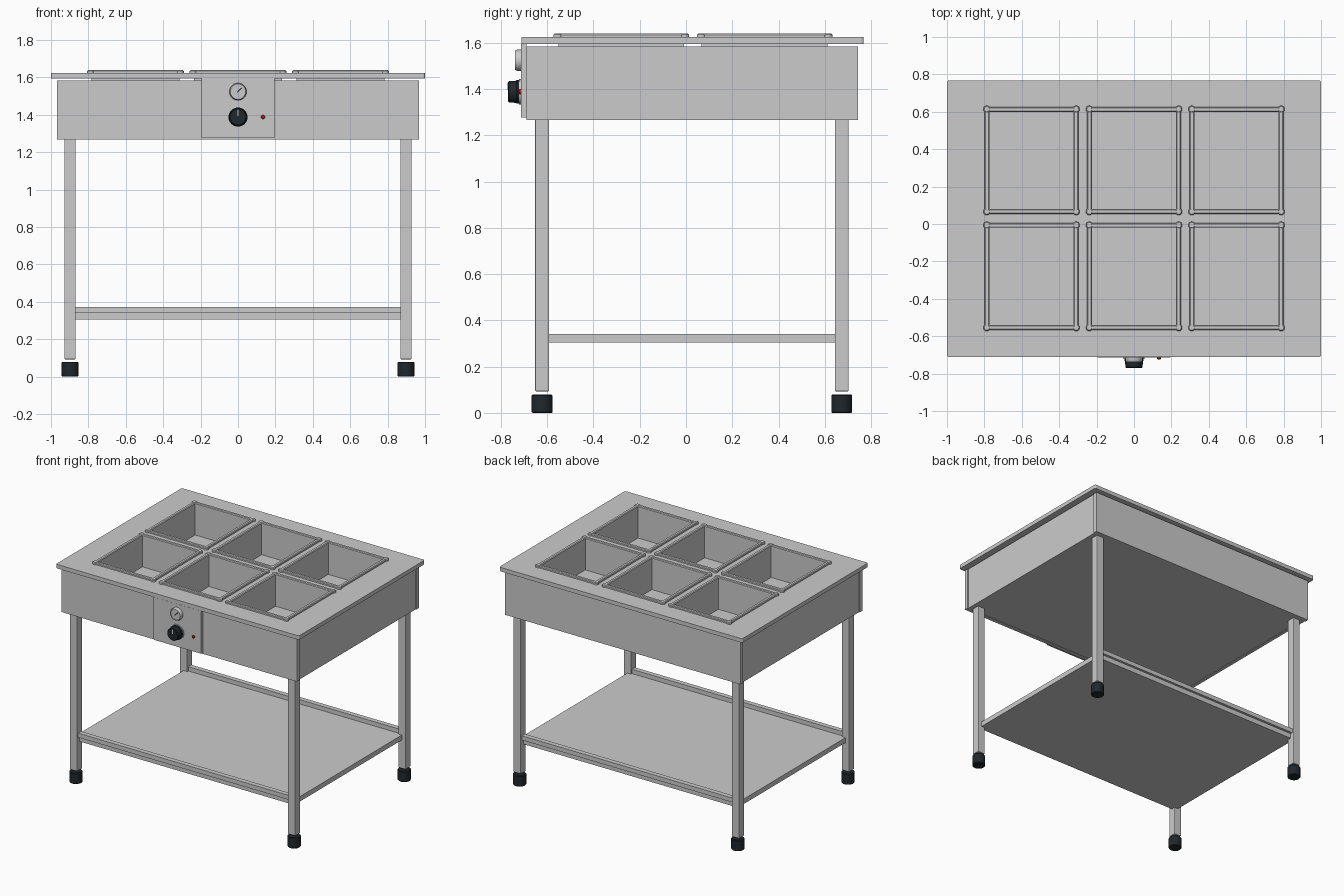
import bpy, bmesh, math
from mathutils import Matrix

if "Cube" in bpy.data.objects:
    bpy.data.objects.remove(bpy.data.objects["Cube"])


def material(name, rgb):
    m = bpy.data.materials.new(name)
    m.diffuse_color = (*rgb, 1)
    m.use_nodes = True
    m.node_tree.nodes["Principled BSDF"].inputs["Base Color"].default_value = m.diffuse_color
    return m


BLACK = material("black_plastic", (0.015, 0.02, 0.025))
WHITE = material("dial_white", (0.75, 0.76, 0.75))
RED = material("red_lamp", (0.6, 0.02, 0.03))


def finish(name, bm, mat=None, bevel=0, smooth=False):
    bmesh.ops.recalc_face_normals(bm, faces=bm.faces)
    me = bpy.data.meshes.new(name)
    bm.to_mesh(me)
    bm.free()
    ob = bpy.data.objects.new(name, me)
    bpy.context.collection.objects.link(ob)
    if mat:
        me.materials.append(mat)
    if bevel:
        mod = ob.modifiers.new("bevel", 'BEVEL')
        mod.width, mod.segments = bevel, 2
    if smooth:
        bpy.ops.object.select_all(action='DESELECT')
        bpy.context.view_layer.objects.active = ob
        ob.select_set(True)
        bpy.ops.object.shade_smooth_by_angle(angle=math.radians(35))
    return ob


def box(name, x, y, z, mat=None, bevel=0):
    """Box from (min, max) ranges."""
    bm = bmesh.new()
    bmesh.ops.create_cube(bm, size=1)
    for v in bm.verts:
        v.co = [r[0] if c < 0 else r[1] for c, r in zip(v.co, (x, y, z))]
    return finish(name, bm, mat, bevel)


def lathe(name, profile, origin, mat=None, facing_front=False, n=32):
    """Closed solid of revolution from (radius, height) points, along z or towards -y."""
    bm = bmesh.new()
    rings = [[bm.verts.new((r * math.cos(2 * math.pi * i / n), r * math.sin(2 * math.pi * i / n), h))
              for i in range(n)] for r, h in profile]
    for a, b in zip(rings, rings[1:]):
        for i in range(n):
            bm.faces.new((a[i], a[(i + 1) % n], b[(i + 1) % n], b[i]))
    bm.faces.new(rings[0])
    bm.faces.new(rings[-1])
    mat4 = Matrix.Translation(origin)
    if facing_front:
        mat4 = mat4 @ Matrix.Rotation(math.pi / 2, 4, 'X')
    bm.transform(mat4)
    return finish(name, bm, mat, smooth=True)


PAN_X = (-0.548, 0, 0.548)
PAN_Y = (-0.28, 0.34)

# Worktop: grid of cells with the six pan openings left out, then thickened
xs = sorted([-1, 1] + [c + s * 0.238 for c in PAN_X for s in (-1, 1)])
ys = sorted([-0.712, 0.768] + [c + s * 0.274 for c in PAN_Y for s in (-1, 1)])
bm = bmesh.new()
grid = [[bm.verts.new((x, y, 1.594)) for y in ys] for x in xs]
for i in range(len(xs) - 1):
    for j in range(len(ys) - 1):
        if not (i % 2 and j % 2):
            bm.faces.new((grid[i][j], grid[i + 1][j], grid[i + 1][j + 1], grid[i][j + 1]))
ext = bmesh.ops.extrude_face_region(bm, geom=bm.faces[:])
lower = [f for f in bm.faces if all(abs(v.co.z - 1.594) < 1e-6 for v in f.verts)]
bmesh.ops.translate(bm, vec=(0, 0, 0.03), verts=[g for g in ext["geom"] if isinstance(g, bmesh.types.BMVert)])
corners = [e for e in bm.edges if abs(e.verts[0].co.z - e.verts[1].co.z) > 0.01
           and abs(abs(e.verts[0].co.x) - 1) < 1e-5 and (e.verts[0].co.y < -0.71 or e.verts[0].co.y > 0.76)]
bmesh.ops.bevel(bm, geom=corners, offset=0.012, segments=3, profile=0.5, affect='EDGES')
finish("worktop", bm)

# Pans: lofted rectangular trays with raised rims and round corner beads
RINGS = [(.236, .272, 1.385), (.236, .272, 1.624), (.251, .286, 1.624), (.251, .286, 1.634),
         (.246, .281, 1.639), (.230, .265, 1.639), (.225, .260, 1.634), (.225, .260, 1.40)]
for cx in PAN_X:
    for cy in PAN_Y:
        bm = bmesh.new()
        rings = [[bm.verts.new((cx + sx * hx, cy + sy * hy, z))
                  for sx, sy in ((-1, -1), (1, -1), (1, 1), (-1, 1))] for hx, hy, z in RINGS]
        for a, b in zip(rings, rings[1:]):
            for i in range(4):
                bm.faces.new((a[i], a[(i + 1) % 4], b[(i + 1) % 4], b[i]))
        bm.faces.new(rings[0])
        bm.faces.new(rings[-1])
        finish("pan", bm)
        for sx in (-1, 1):
            for sy in (-1, 1):
                lathe("rim_corner", [(.019, 0), (.019, .011), (.014, .016)],
                      (cx + sx * .239, cy + sy * .274, 1.624), n=16)

# Heating cabinet panels
box("front_panel", (-.968, .968), (-.69, -.66), (1.267, 1.584))
box("back_panel", (-.968, .968), (.713, .743), (1.267, 1.584))
for s in (-1, 1):
    box("side_panel", sorted((s * .935, s * .962)), (-.66, .713), (1.267, 1.584))
box("cabinet_bottom", (-.935, .935), (-.66, .713), (1.27, 1.29))

# Control panel, gauge, knob and lamp
box("control_panel", (-.196, .196), (-.713, -.69), (1.277, 1.594))
lathe("gauge_body", [(.046, 0), (.046, .016), (.041, .026), (.037, .026), (.037, .021)],
      (0, -.713, 1.524), None, True)
lathe("gauge_face", [(.038, .018), (.038, .022)], (0, -.713, 1.524), WHITE, True)
needle = box("gauge_needle", (-.003, .003), (-.002, .002), (-.006, .028), BLACK)
needle.location = (0, -.736, 1.524)
needle.rotation_euler = (0, math.radians(45), 0)
lathe("knob_skirt", [(.055, 0), (.055, .008)], (0, -.713, 1.388), None, True)
lathe("knob", [(.051, .008), (.051, .018), (.048, .02), (.046, .052), (.042, .056)],
      (0, -.713, 1.388), BLACK, True)
box("knob_pointer", (-.003, .003), (-.771, -.765), (1.395, 1.428), WHITE)
lathe("lamp", [(.011, 0), (.011, .006), (.007, .011)], (.134, -.713, 1.388), RED, True, 16)

# Legs and feet
LEG_Y = (-.622, .673)
for sx in (-.898, .898):
    for y in LEG_Y:
        box("leg", (sx - .03, sx + .03), (y - .03, y + .03), (.093, 1.27), bevel=.004)
        lathe("foot", [(.042, 0), (.045, .004), (.045, .075), (.04, .08)], (sx, y, 0), BLACK)

# Lower shelf with raised front and back rails
box("shelf", (-.898, .898), (-.622, .673), (.305, .342))
for y in LEG_Y:
    box("shelf_rail", (-.87, .87), (y - .018, y + .018), (.342, .374))
